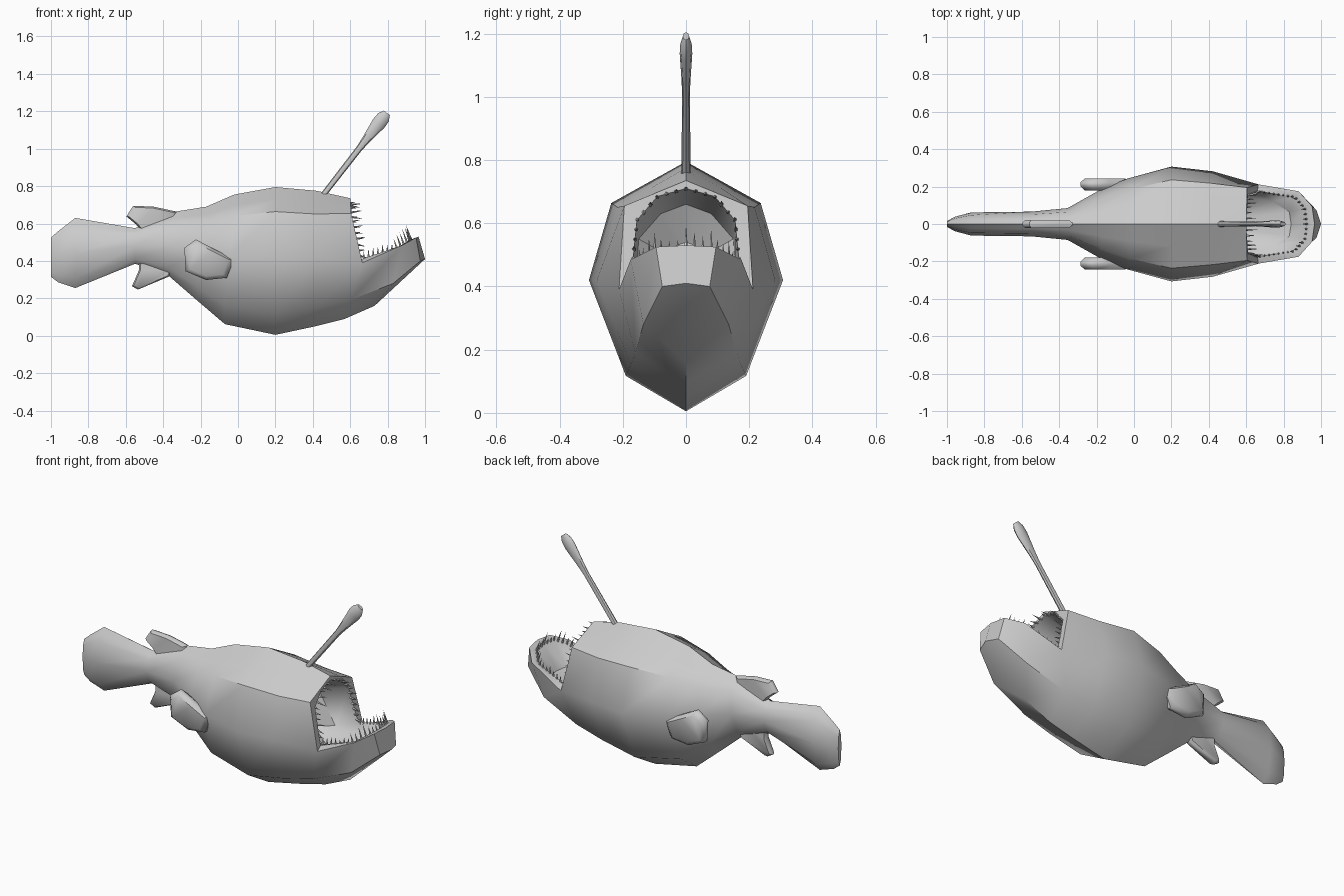
import bpy, bmesh, math, random
from mathutils import Vector

if "Cube" in bpy.data.objects:
    bpy.data.objects.remove(bpy.data.objects["Cube"])

random.seed(4)


def finish(bm, name, angle=40):
    bmesh.ops.remove_doubles(bm, verts=bm.verts, dist=0.0005)
    bmesh.ops.recalc_face_normals(bm, faces=bm.faces)
    mesh = bpy.data.meshes.new(name)
    bm.to_mesh(mesh)
    bm.free()
    obj = bpy.data.objects.new(name, mesh)
    bpy.context.collection.objects.link(obj)
    mesh.shade_smooth()
    mesh.set_sharp_from_angle(angle=math.radians(angle))
    return obj


def mirror_loop(half):
    """Half outline from centre to centre -> closed outline across y = 0."""
    return half + [(x, -y, z) for x, y, z in reversed(half[1:-1])]


def loft(bm, loops, closed=True, cap_start=False, cap_end=False):
    rows = [[bm.verts.new(p) for p in loop] for loop in loops]
    n = len(rows[0])
    for a, b in zip(rows, rows[1:]):
        for i in range(n if closed else n - 1):
            j = (i + 1) % n
            bm.faces.new((a[i], a[j], b[j], b[i]))
    if cap_start:
        bm.faces.new(rows[0])
    if cap_end:
        bm.faces.new(rows[-1])


def mid(a, b):
    return tuple((p + q) / 2 for p, q in zip(a, b))


def body_ring(xt, xb, zt, zm, zb, w):
    xm = (xt + xb) / 2
    top = (xt, 0, zt)
    up = (xt, .77 * w, zm + .65 * (zt - zm))
    return mirror_loop([top, mid(top, up), up, (xm, w, zm),
                        (xb, .62 * w, zb + .27 * (zm - zb)), (xb, 0, zb)])


# Body: octagonal rings from tail to mouth
bm = bmesh.new()
rings = [body_ring(*r) for r in [
    (-1.0, -1.0, .525, .42, .315, .015),
    (-.96, -.96, .56, .43, .285, .038),
    (-.87, -.87, .63, .44, .255, .062),
    (-.55, -.55, .575, .48, .385, .066),
    (-.34, -.37, .663, .48, .32, .085),
    (-.17, -.22, .69, .46, .19, .175),
    (-.02, -.07, .755, .43, .062, .24),
    (.2, .2, .795, .42, .005, .307),
    (.42, .42, .775, .42, .052, .282)]]
T, U, C = (.6, 0, .735), (.605, .195, .655), (.665, .212, .39)
A = mid(T, U)
L, B = (.6, .16, .19), (.57, 0, .09)
rings.append(mirror_loop([T, A, U, C, L, B]))
loft(bm, rings, cap_start=True)

# Lower jaw: U-shaped rings closed at the chin
J1, J2, JC = (.88, .175, .485), (.952, .095, .525), (.965, 0, .53)


def u_ring(rim, low, bottom):
    m = lambda p: (p[0], -p[1], p[2])
    return [rim, low, bottom, m(low), m(rim)]


chin = u_ring(J2, (.975, .075, .40), (1.0, 0, .41))
loft(bm, [u_ring(C, L, B), u_ring(J1, (.83, .135, .28), (.73, 0, .16)), chin],
     closed=False)
bm.faces.new([bm.verts.new(p) for p in chin + [JC]])

# Mouth lining: rim, lip and hollow throat
lip = [(.6, 0, .71), (.605, .09, .685), (.61, .155, .61), (.66, .175, .41),
       (.86, .145, .475), (.915, .085, .51), (.925, 0, .515)]
deep = [(.42, 0, .66), (.42, .08, .63), (.42, .15, .55), (.52, .16, .36),
        (.74, .12, .34), (.83, .065, .38), (.84, 0, .38)]
throat = [(.36, 0, .54), (.36, .03, .53), (.36, .06, .5), (.4, .07, .36),
          (.48, .05, .31), (.56, .03, .3), (.58, 0, .3)]
loft(bm, [mirror_loop(h) for h in ([T, A, U, C, J1, J2, JC], lip, deep, throat)],
     cap_end=True)
finish(bm, "body")


# Teeth: slim spikes along the lip
def spike(bm, base, direction, length, radius):
    d = Vector(direction).normalized()
    s = d.cross(Vector((.3, .9, .2))).normalized()
    t = d.cross(s)
    p = Vector(base) - d * .008
    ring = [bm.verts.new(p + (s * math.cos(a) + t * math.sin(a)) * radius)
            for a in (k * math.tau / 5 for k in range(5))]
    tip = bm.verts.new(p + d * (length + .008))
    for i in range(5):
        bm.faces.new((ring[i], ring[(i + 1) % 5], tip))
    bm.faces.new(ring)


def along(points, count):
    """Evenly spaced points on a polyline."""
    pts = [Vector(p) for p in points]
    lens = [(b - a).length for a, b in zip(pts, pts[1:])]
    for k in range(count):
        d = sum(lens) * (k + .5) / count
        for a, b, l in zip(pts, pts[1:], lens):
            if d <= l:
                yield a.lerp(b, d / l)
                break
            d -= l


def flip(points):
    return [(x, -y, z) for x, y, z in reversed(points)]


bm = bmesh.new()
for p in along(flip(lip[:4]) + lip[1:4], 25):
    spike(bm, p, (1, 0, random.uniform(-.3, .25)), random.uniform(.025, .065), .007)
finish(bm, "upper_teeth")
bm = bmesh.new()
for p in along(lip[3:] + flip(lip[3:])[1:], 29):
    front = p.x > .84
    spike(bm, p, (-.35 if front else 0, 0, 1),
          random.uniform(.03, .09) if front else random.uniform(.02, .045), .007)
finish(bm, "lower_teeth")

# Lure: thin rod swelling into a bulb
bm = bmesh.new()
d = Vector((.613, 0, .79))
n = Vector((-.79, 0, .613))
loops = []
for s, rn, ry in [(-.04, .015, .016), (.0, .015, .015), (.30, .017, .012),
                  (.36, .023, .014), (.47, .038, .02), (.51, .036, .018),
                  (.54, .02, .01)]:
    c = Vector((.465, 0, .765)) + d * s
    loops.append([c + n * rn * math.cos(a) + Vector((0, ry * math.sin(a), 0))
                  for a in (k * math.tau / 8 for k in range(8))])
loft(bm, loops, cap_start=True, cap_end=True)
finish(bm, "lure")


# Fins: bevelled slabs drawn in the side view
def fin(name, outline, y, half, inset):
    cx = sum(p[0] for p in outline) / len(outline)
    cz = sum(p[1] for p in outline) / len(outline)
    bm = bmesh.new()
    loops = []
    for off, k in ((-half, inset), (-half * .3, 1), (half * .3, 1), (half, inset)):
        loops.append([(cx + (x - cx) * k, y + off, cz + (z - cz) * k)
                      for x, z in outline])
    loft(bm, loops, cap_start=True, cap_end=True)
    finish(bm, name, 50)


pectoral = [(-.287, .47), (-.225, .515), (-.13, .465), (-.02, .41),
            (-.06, .31), (-.17, .298), (-.28, .345)]
for side, y in (("left", .212), ("right", -.212)):
    fin(side + "_pectoral_fin", pectoral, y, .032, .8)
fin("dorsal_fin", [(-.56, .695), (-.45, .69), (-.33, .664), (-.33, .56),
                   (-.5, .54), (-.545, .595), (-.597, .638)], 0, .022, .88)
fin("anal_fin", [(-.53, .39), (-.4, .42), (-.34, .36), (-.365, .318),
                 (-.535, .247), (-.567, .265), (-.53, .35)], 0, .022, .88)
